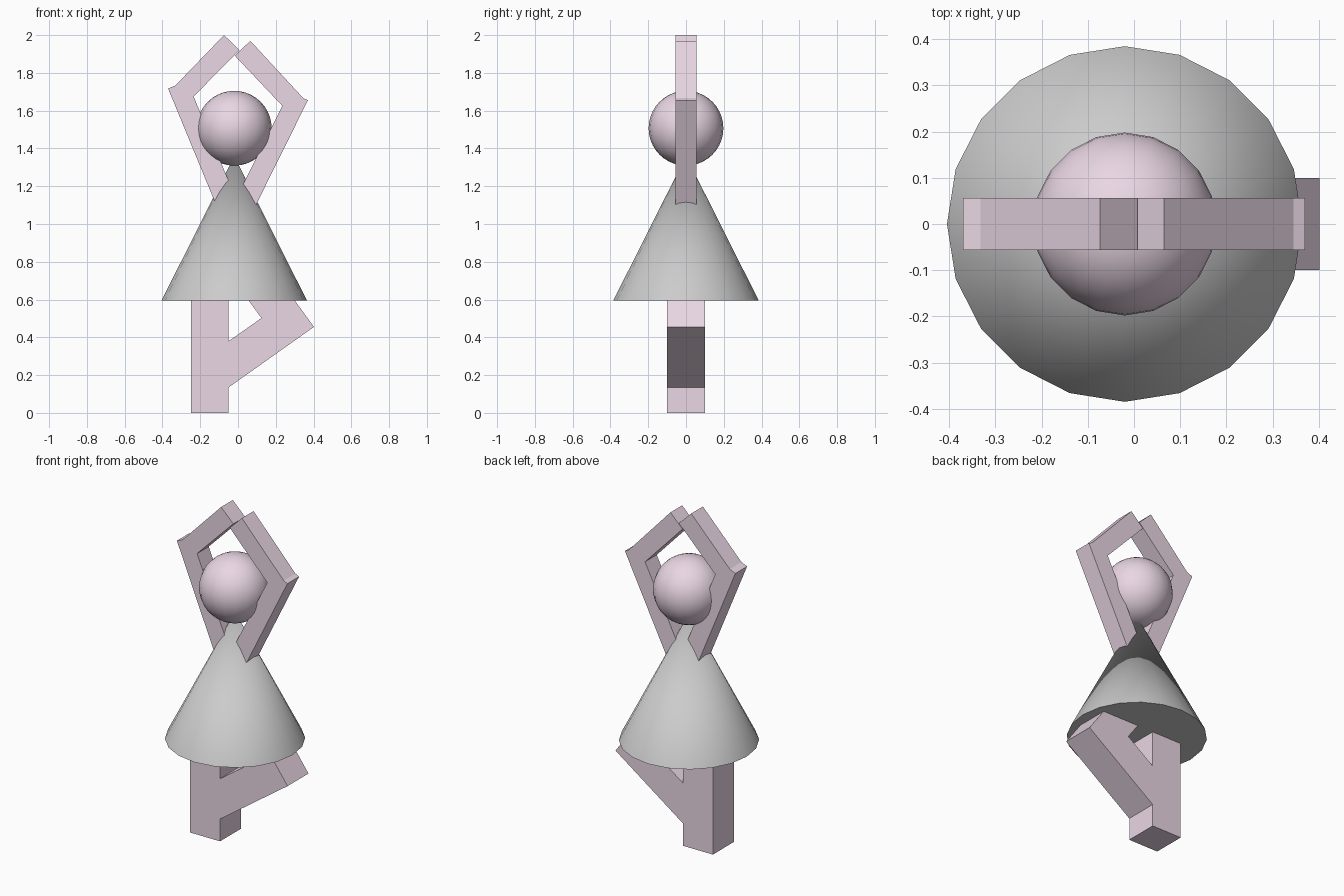
import bpy
import bmesh
from math import radians

if "Cube" in bpy.data.objects:
    bpy.data.objects.remove(bpy.data.objects["Cube"])

pink = bpy.data.materials.new("pale_pink")
pink.diffuse_color = (0.82, 0.68, 0.78, 1)
pink.use_nodes = True
pink.node_tree.nodes["Principled BSDF"].inputs["Base Color"].default_value = pink.diffuse_color


def prism(name, points, half_depth):
    """Extrude a front-view (x, z) outline symmetrically along y."""
    bm = bmesh.new()
    face = bm.faces.new([bm.verts.new((x, -half_depth, z)) for x, z in points])
    ext = bmesh.ops.extrude_face_region(bm, geom=[face])
    moved = [v for v in ext["geom"] if isinstance(v, bmesh.types.BMVert)]
    bmesh.ops.translate(bm, verts=moved, vec=(0, 2 * half_depth, 0))
    bmesh.ops.recalc_face_normals(bm, faces=bm.faces[:])
    mesh = bpy.data.meshes.new(name)
    bm.to_mesh(mesh)
    bm.free()
    mesh.materials.append(pink)
    obj = bpy.data.objects.new(name, mesh)
    bpy.context.collection.objects.link(obj)
    return obj


# Cone dress
bpy.ops.mesh.primitive_cone_add(vertices=20, radius1=0.385, radius2=0,
                                depth=0.765, location=(-0.02, 0, 0.9775))
bpy.context.object.name = "dress"
bpy.ops.object.shade_smooth_by_angle(angle=radians(30))

# Head
bpy.ops.mesh.primitive_uv_sphere_add(segments=20, ring_count=20, radius=0.198,
                                     location=(-0.02, 0, 1.507))
head = bpy.context.object
head.name = "head"
head.data.materials.append(pink)
bpy.ops.object.shade_smooth_by_angle(angle=radians(30))

# Straight standing leg
prism("standing_leg", [(-0.25, 0), (-0.05, 0), (-0.05, 0.75), (-0.25, 0.75)], 0.1)

# Bent leg: shin rests in the standing leg, thigh runs up inside the dress
prism("bent_leg", [(-0.095, 0.103), (0.402, 0.455), (0.08, 0.9), (-0.083, 0.786),
                   (0.124, 0.502), (-0.211, 0.266)], 0.1)

# Raised arms, upper arm plus forearm, rooted inside the dress
prism("right_arm", [(0.065, 1.04), (0.37, 1.655), (0.345, 1.667), (0.065, 1.97),
                    (-0.016, 1.89), (0.235, 1.625), (-0.033, 1.09)], 0.056)
prism("left_arm", [(-0.095, 1.05), (0.007, 1.092), (-0.235, 1.675), (0.008, 1.92),
                   (-0.074, 2.0), (-0.332, 1.733), (-0.37, 1.717)], 0.056)
